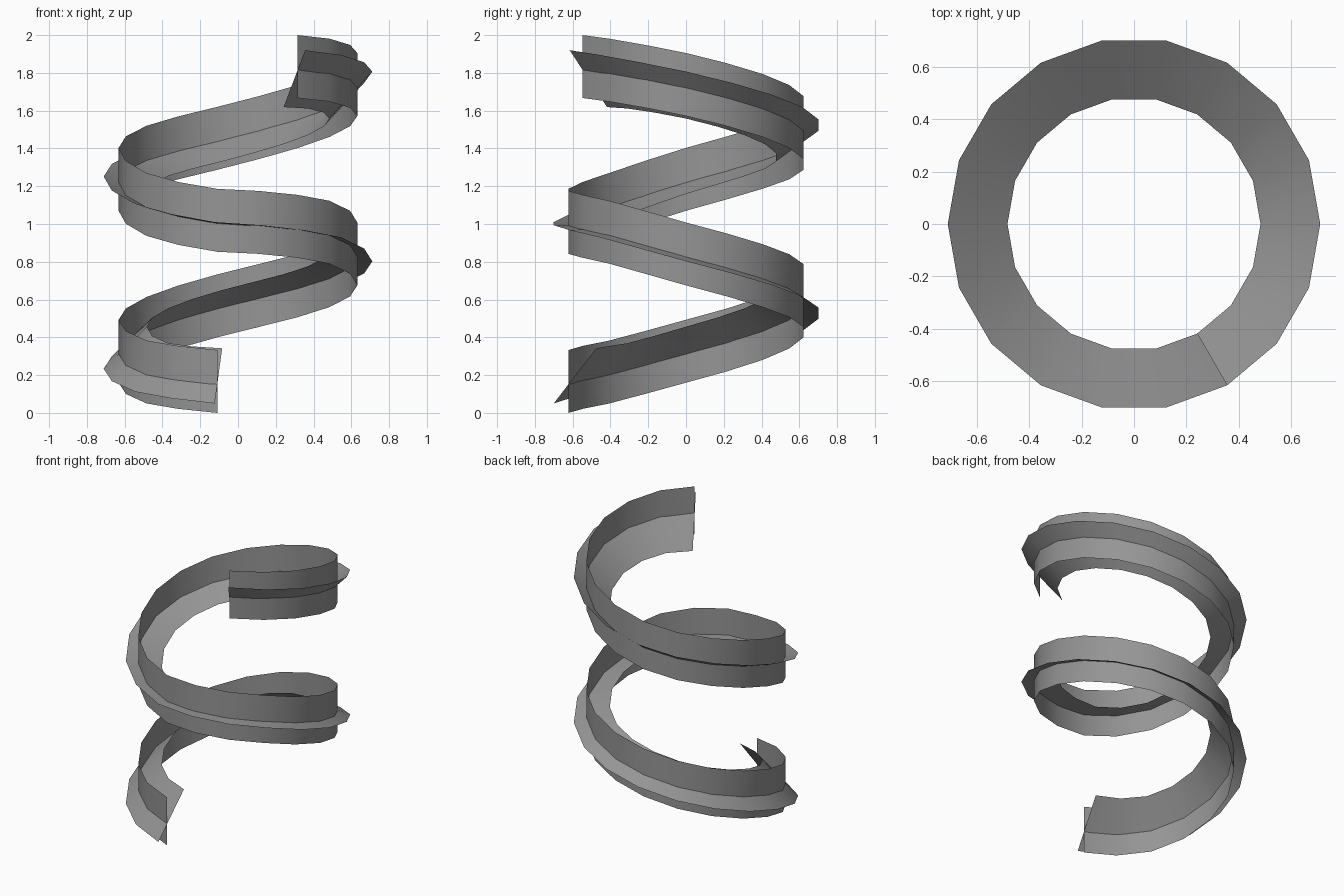
import bpy, bmesh, math

old = bpy.data.objects.get("Cube")
if old:
    bpy.data.objects.remove(old, do_unlink=True)

STEPS = 34                      # 20 degrees each, winding clockwise as it climbs
START = math.radians(260)
STEP = math.radians(20)
HEIGHT = 0.333

# Climb of the upright band's lower edge: step -> height
CLIMB = [(0, 0.0), (2, 0.05), (4, 0.16), (8, 0.4), (11, 0.56), (13, 0.675),
         (15, 0.79), (17, 0.842), (18, 0.853), (20, 0.937), (22, 1.07),
         (24, 1.187), (26, 1.287), (31, 1.572), (33, 1.648), (34, 1.667)]


def slope(i):
    (a, za), (b, zb) = CLIMB[max(i - 1, 0)], CLIMB[min(i + 1, len(CLIMB) - 1)]
    return (zb - za) / (b - a)


def climb(n):
    """Smooth interpolation through the climb points."""
    i = max(k for k in range(len(CLIMB) - 1) if CLIMB[k][0] <= n)
    (a, za), (b, zb) = CLIMB[i], CLIMB[i + 1]
    w = b - a
    t = (n - a) / w
    s = t * t * (3 - 2 * t)
    return (za + (zb - za) * s
            + w * slope(i) * t * (1 - t) ** 2
            - w * slope(i + 1) * t * t * (1 - t))


grey = bpy.data.materials.new("mid grey")
grey.use_nodes = True
colour = (0.3, 0.3, 0.3, 1)
grey.diffuse_color = colour
grey.node_tree.nodes["Principled BSDF"].inputs["Base Color"].default_value = colour


def spiral_band(name, edges):
    """Sweep a two-point section; each edge is (radius, offset at start, offset at end)."""
    bm = bmesh.new()
    previous = None
    for n in range(STEPS + 1):
        angle = START - n * STEP
        row = [bm.verts.new((r * math.cos(angle), r * math.sin(angle),
                             climb(n) + lo + (hi - lo) * n / STEPS))
               for r, lo, hi in edges]
        if previous:
            bm.faces.new((previous[0], previous[1], row[1], row[0]))
        previous = row
    mesh = bpy.data.meshes.new(name)
    bm.to_mesh(mesh)
    bm.free()
    mesh.materials.append(grey)
    obj = bpy.data.objects.new(name, mesh)
    bpy.context.collection.objects.link(obj)
    bpy.ops.object.select_all(action='DESELECT')
    obj.select_set(True)
    bpy.context.view_layer.objects.active = obj
    bpy.ops.object.shade_smooth_by_angle(angle=math.radians(30))
    return obj


# Upright ribbon
spiral_band("upright_spiral_band", [(0.632, 0, 0), (0.632, HEIGHT, HEIGHT)])
# Crossing ribbon that tips from outward-down to outward-up along the climb
spiral_band("twisting_spiral_band", [(0.711, 0.05, 0.253), (0.483, 0.342, -0.048)])
